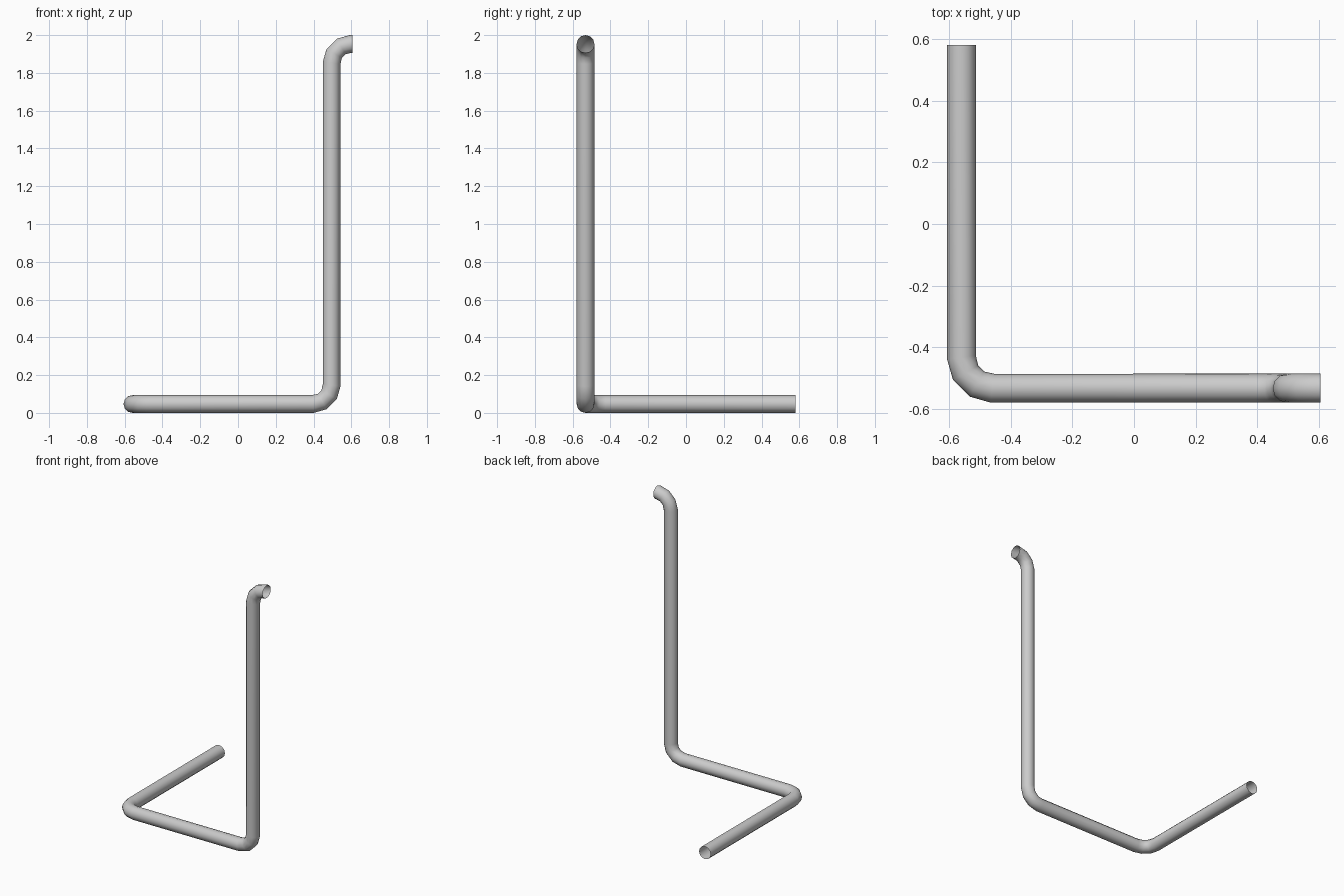
import bpy
import math
from mathutils import Vector

if "Cube" in bpy.data.objects:
    bpy.data.objects.remove(bpy.data.objects["Cube"])

RADIUS = 0.047   # pipe radius
BEND = 0.1       # centre-line bend radius
STEPS = 3        # segments per bend


def elbow(corner, before, after):
    """Points of a 90 degree arc rounding off a corner of the path."""
    a = (before - corner).normalized() * BEND
    b = (after - corner).normalized() * BEND
    centre = corner + a + b
    return [centre - b * math.cos(t) - a * math.sin(t)
            for t in (math.pi / 2 * i / STEPS for i in range(STEPS + 1))]


# Centre line: rear end, two floor corners, top corner, outlet
path = [Vector(p) for p in ((-0.559, 0.58, 0.047), (-0.559, -0.532, 0.047),
                            (0.496, -0.532, 0.047), (0.496, -0.532, 1.953),
                            (0.605, -0.532, 1.953))]
points = [path[0]]
for prev, corner, nxt in zip(path, path[1:], path[2:]):
    points += elbow(corner, prev, nxt)
points.append(path[-1])

# Open-ended twelve-sided pipe swept along the centre line
curve = bpy.data.curves.new("bent_pipe", 'CURVE')
curve.dimensions = '3D'
curve.fill_mode = 'FULL'
curve.bevel_depth = RADIUS
curve.bevel_resolution = 4
curve.use_fill_caps = False
spline = curve.splines.new('POLY')
spline.points.add(len(points) - 1)
for sp, p in zip(spline.points, points):
    sp.co = (*p, 1)

pipe = bpy.data.objects.new("bent_pipe", curve)
bpy.context.collection.objects.link(pipe)
bpy.context.view_layer.objects.active = pipe
pipe.select_set(True)
bpy.ops.object.convert(target='MESH')
bpy.ops.object.shade_smooth()
